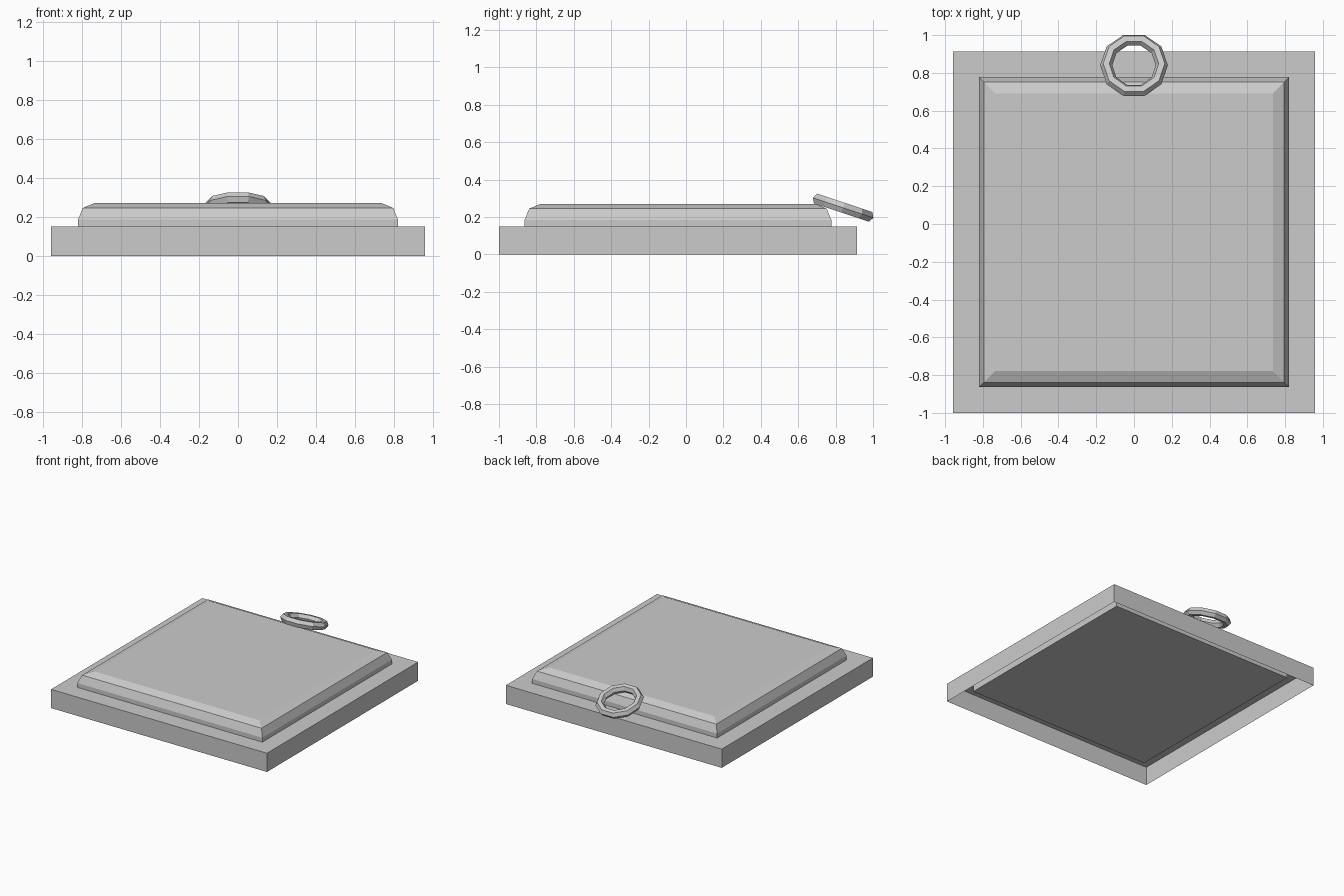
import bpy, bmesh, math
from mathutils import Matrix

if "Cube" in bpy.data.objects:
    bpy.data.objects.remove(bpy.data.objects["Cube"])

CY = -0.043  # centre of the square plate; the ring overhangs the back


def add_box(name, half, z0, z1):
    bm = bmesh.new()
    bmesh.ops.create_cube(bm, size=1, matrix=Matrix.Translation((0, CY, (z0 + z1) / 2))
                          @ Matrix.Diagonal((2 * half, 2 * half, z1 - z0, 1)))
    return bm


def finish(bm, name):
    mesh = bpy.data.meshes.new(name)
    bm.to_mesh(mesh)
    bm.free()
    obj = bpy.data.objects.new(name, mesh)
    bpy.context.collection.objects.link(obj)
    return obj


# Square frame, open underneath
bm = add_box("frame", 0.957, 0, 0.15)
bm.normal_update()
bmesh.ops.delete(bm, geom=[f for f in bm.faces if f.normal.z < -0.5], context='FACES_ONLY')
finish(bm, "frame")

# Raised panel with rounded top edges; its flat underside hangs inside the frame
bm = add_box("panel", 0.82, 0.075, 0.27)
top = [e for e in bm.edges if all(v.co.z > 0.2 for v in e.verts)]
bmesh.ops.bevel(bm, geom=top, offset=0.085, segments=2, profile=0.5, affect='EDGES')
finish(bm, "panel")

# Ten-sided pull ring, leaning over the back edge
bpy.ops.mesh.primitive_torus_add(major_segments=10, minor_segments=6,
                                 major_radius=0.147, minor_radius=0.032,
                                 location=(0, 0.84, 0.25),
                                 rotation=(math.radians(-18.4), 0, 0))
bpy.context.object.name = "pull_ring"
